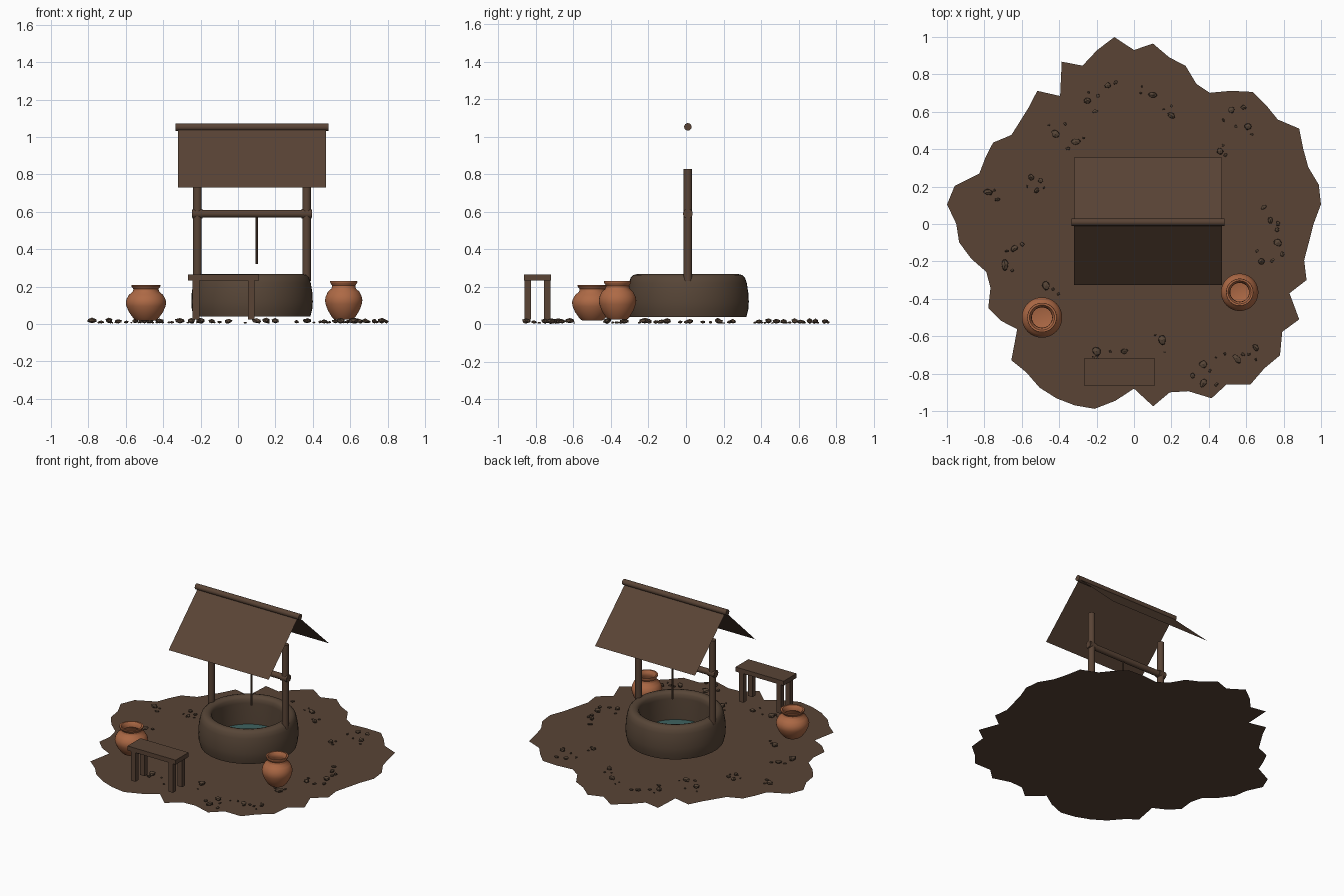
import bpy, bmesh, math, random
from mathutils import Vector, Matrix

random.seed(7)
default_cube = bpy.data.objects.get("Cube")
if default_cube:
    bpy.data.objects.remove(default_cube, do_unlink=True)


def make_material(name, color):
    mat = bpy.data.materials.new(name)
    mat.use_nodes = True
    mat.diffuse_color = (*color, 1)
    mat.node_tree.nodes["Principled BSDF"].inputs["Base Color"].default_value = (*color, 1)
    return mat


EARTH = make_material("earth brown", (0.1, 0.057, 0.036))
STONE = make_material("stone brown", (0.095, 0.06, 0.038))
CLAY = make_material("terracotta", (0.42, 0.142, 0.06))
WATER = make_material("water teal", (0.05, 0.125, 0.117))


def finish(name, bm, mat, smooth=False, recalc=True):
    """Turn a bmesh into a named object with one material."""
    if recalc:
        bmesh.ops.recalc_face_normals(bm, faces=bm.faces)
    mesh = bpy.data.meshes.new(name)
    bm.to_mesh(mesh)
    bm.free()
    mesh.materials.append(mat)
    obj = bpy.data.objects.new(name, mesh)
    bpy.context.collection.objects.link(obj)
    if smooth:
        bpy.ops.object.select_all(action='DESELECT')
        obj.select_set(True)
        bpy.context.view_layer.objects.active = obj
        bpy.ops.object.shade_smooth_by_angle(angle=math.radians(40))
    return obj


def box(name, center, size, mat):
    bm = bmesh.new()
    bmesh.ops.create_cube(bm, size=1, matrix=Matrix.Translation(center) @ Matrix.Diagonal((*size, 1)))
    return finish(name, bm, mat)


def rod(name, start, end, radius, mat, sides=16):
    """Round bar between two points."""
    start, end = Vector(start), Vector(end)
    axis = end - start
    turn = axis.to_track_quat('Z', 'Y').to_matrix().to_4x4()
    bm = bmesh.new()
    bmesh.ops.create_cone(bm, cap_ends=True, segments=sides, radius1=radius, radius2=radius,
                          depth=axis.length, matrix=Matrix.Translation((start + end) / 2) @ turn)
    return finish(name, bm, mat, smooth=True)


def lathe(name, profile, center, scale, mat, closed=False, sides=40):
    """Spin a (radius, height) profile around a vertical axis."""
    bm = bmesh.new()
    verts = [bm.verts.new((r, 0, z)) for r, z in profile]
    edges = [bm.edges.new(pair) for pair in zip(verts, verts[1:])]
    if closed:
        edges.append(bm.edges.new((verts[-1], verts[0])))
    bmesh.ops.spin(bm, geom=verts + edges, axis=(0, 0, 1), cent=(0, 0, 0),
                   angle=math.tau, steps=sides, use_merge=True)
    bmesh.ops.remove_doubles(bm, verts=bm.verts, dist=0.0001)
    bmesh.ops.transform(bm, verts=bm.verts,
                        matrix=Matrix.Translation(center) @ Matrix.Diagonal((*scale, 1)))
    return finish(name, bm, mat, smooth=True)


def sheet(name, points, mat):
    """Single flat face."""
    bm = bmesh.new()
    bm.faces.new([bm.verts.new(p) for p in points])
    return finish(name, bm, mat, recalc=False)


# Ragged ground patch: radii in hundredths at equal angles
radii = [96, 100.5, 101, 98, 99, 102, 95, 95, 95, 88, 81, 82, 89, 91, 97,
         93, 100.5, 95, 89, 95, 79, 88, 84, 82, 81, 87, 87, 87, 98, 100.5,
         95, 94, 89, 83, 84, 90, 88, 84, 98, 98, 101, 102, 102, 101, 95,
         88, 98, 92, 94, 102, 99, 106, 104, 105, 98, 102, 91, 97, 93, 94]
step = math.tau / len(radii)
sheet("ground", [(r / 100 * math.cos(i * step), r / 100 * math.sin(i * step), 0)
                 for i, r in enumerate(radii)], EARTH)

# Well ring and water
WX, WY = 0.075, 0.01
lathe("well_ring",
      [(0.235, 0.04), (0.312, 0.04), (0.322, 0.08), (0.325, 0.12), (0.322, 0.17),
       (0.314, 0.22), (0.305, 0.248), (0.29, 0.263), (0.27, 0.268), (0.25, 0.263),
       (0.237, 0.248), (0.235, 0.22)],
      (WX, WY, 0), (1, 1, 1), STONE, closed=True, sides=48)
bm = bmesh.new()
bmesh.ops.create_circle(bm, cap_ends=True, segments=48, radius=0.238,
                        matrix=Matrix.Translation((WX, WY, 0.07)))
finish("water", bm, WATER, recalc=False)

# Posts, crossbeam with collars, rope
for side, label in ((-1, "right"), (1, "left")):
    px = WX + side * 0.292
    rod(f"{label}_post", (px, WY, 0.23), (px, WY, 0.828), 0.023, EARTH)
    rod(f"{label}_beam_collar", (px - 0.027, WY, 0.59), (px + 0.027, WY, 0.59), 0.026, EARTH)
rod("crossbeam", (WX - 0.32, WY, 0.59), (WX + 0.32, WY, 0.59), 0.021, EARTH)
rod("rope", (0.1, WY, 0.32), (0.1, WY, 0.58), 0.006, EARTH, sides=8)

# Roof: two thin slopes and a ridge pole
X0, X1, RIDGE, EAVE = -0.32, 0.47, 1.05, 0.73
sheet("front_roof_slope", [(X0, -0.325, EAVE), (X1, -0.325, EAVE), (X1, WY, RIDGE), (X0, WY, RIDGE)], EARTH)
sheet("back_roof_slope", [(X0, WY, RIDGE), (X1, WY, RIDGE), (X1, 0.355, EAVE), (X0, 0.355, EAVE)], EARTH)
rod("ridge_pole", (X0 - 0.015, WY, 1.053), (X1 + 0.015, WY, 1.053), 0.02, EARTH)

# Bench
BX, BY = -0.077, -0.792
box("bench_seat", (BX, BY, 0.25), (0.38, 0.145, 0.032), EARTH)
for sx in (-1, 1):
    for sy in (-1, 1):
        label = ("left" if sx > 0 else "right") + ("_back" if sy > 0 else "_front")
        box(f"bench_{label}_leg", (BX + sx * 0.148, BY + sy * 0.052, 0.13), (0.036, 0.034, 0.21), EARTH)

# Clay pots
pot_profile = [(0, 0), (0.5, 0), (0.64, 0.07), (0.85, 0.24), (0.97, 0.4), (1, 0.5), (0.96, 0.6),
               (0.84, 0.72), (0.66, 0.8), (0.64, 0.83), (0.62, 0.88), (0.7, 0.94), (0.73, 0.97),
               (0.72, 1), (0.62, 1), (0.52, 0.92), (0.5, 0.82), (0.7, 0.66), (0.78, 0.48),
               (0.6, 0.2), (0, 0.12)]
lathe("right_pot", pot_profile, (-0.492, -0.5, 0.02), (0.108, 0.108, 0.19), CLAY)
lathe("left_pot", pot_profile, (0.565, -0.365, 0.025), (0.1, 0.1, 0.205), CLAY)

# Pebbles: small clusters of jittered low-poly stones
clusters = [(-0.14, 0.74), (0.1, 0.69), (0.2, 0.58), (-0.25, 0.66), (-0.42, 0.48), (-0.31, 0.44),
            (-0.55, 0.25), (-0.52, 0.18), (-0.78, 0.17), (-0.64, -0.13), (-0.69, -0.22),
            (-0.47, -0.33), (0.52, 0.61), (0.61, 0.52), (0.46, 0.39), (0.73, 0.02),
            (0.77, -0.1), (0.68, -0.2), (0.62, -0.42), (-0.05, -0.68), (-0.2, -0.68),
            (0.15, -0.62), (0.37, -0.75), (0.55, -0.72), (0.65, -0.66), (0.37, -0.85)]
bm = bmesh.new()


def add_stone(x, y, size):
    stretch = (size * random.uniform(0.8, 1.2), size * random.uniform(0.6, 0.9), size * 0.55, 1)
    place = (Matrix.Translation((x, y, size * 0.55 + 0.003))
             @ Matrix.Rotation(random.uniform(0, math.tau), 4, 'Z') @ Matrix.Diagonal(stretch))
    stone = bmesh.ops.create_icosphere(bm, subdivisions=1, radius=1)["verts"]
    for v in stone:
        v.co *= random.uniform(0.82, 1.1)
    bmesh.ops.transform(bm, verts=stone, matrix=place)


for x, y in clusters:
    add_stone(x, y, random.uniform(0.021, 0.03))
    for _ in range(2):
        a = random.uniform(0, math.tau)
        d = random.uniform(0.035, 0.08)
        add_stone(x + d * math.cos(a), y + d * math.sin(a), random.uniform(0.007, 0.018))
finish("pebbles", bm, STONE)
